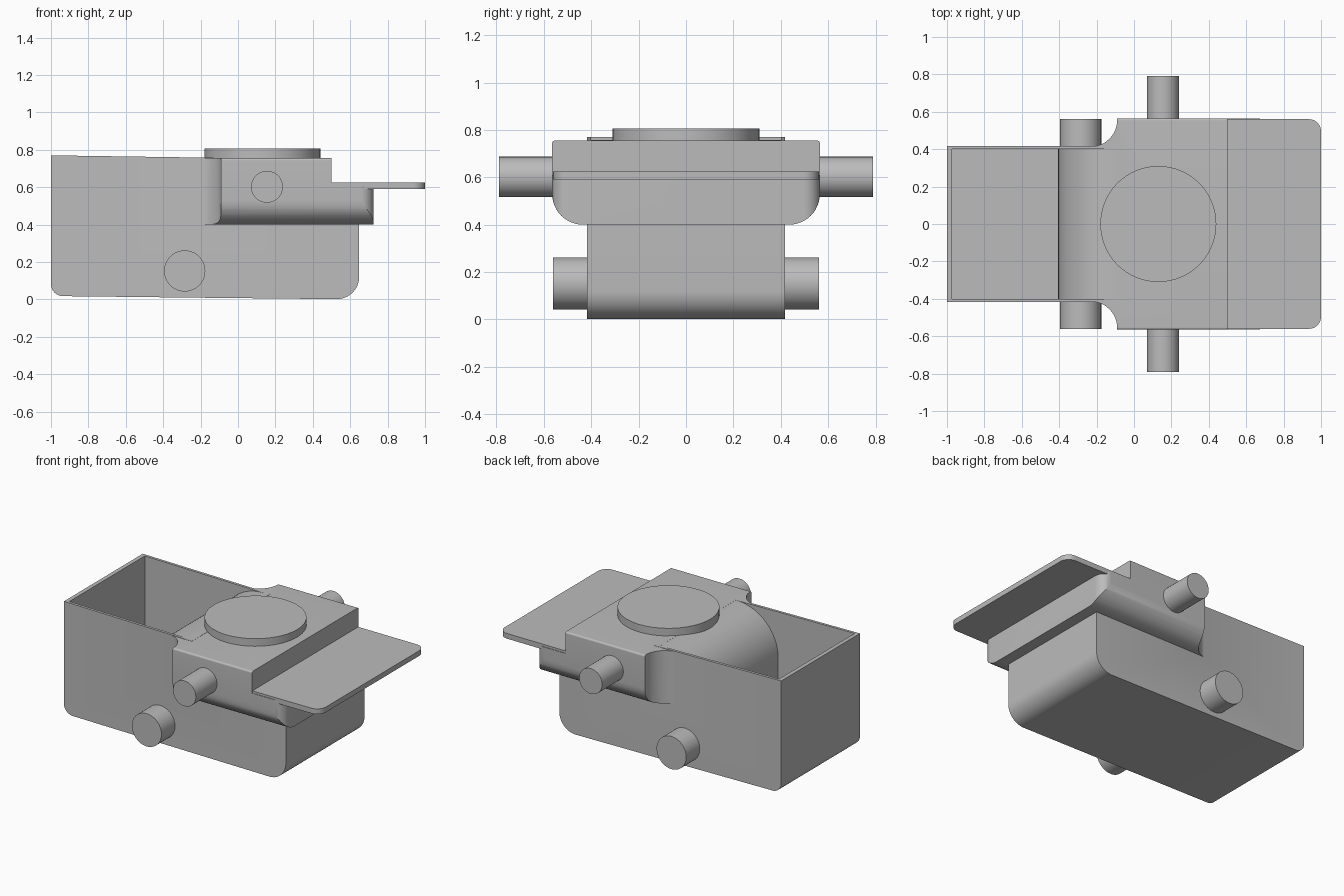
import bpy, bmesh, math
from mathutils import Vector

cube = bpy.data.objects.get("Cube")
if cube:
    bpy.data.objects.remove(cube, do_unlink=True)

grey = bpy.data.materials.new("light grey")
grey.use_nodes = True
grey.diffuse_color = (0.5, 0.5, 0.5, 1)
grey.node_tree.nodes["Principled BSDF"].inputs["Base Color"].default_value = (0.5, 0.5, 0.5, 1)


def rounded(corners, steps=12):
    """Outline from (u, v, radius) corners, each replaced by a tangent arc."""
    out = []
    for i, (u, v, r) in enumerate(corners):
        p = Vector((u, v))
        if not r:
            out.append(p)
            continue
        a = (Vector(corners[i - 1][:2]) - p).normalized()
        b = (Vector(corners[(i + 1) % len(corners)][:2]) - p).normalized()
        half = a.angle(b) / 2
        centre = p + (a + b).normalized() * r / math.sin(half)
        start = p + a * r / math.tan(half) - centre
        end = p + b * r / math.tan(half) - centre
        sweep = start.angle(end)
        for k in range(steps + 1):
            t = k / steps
            out.append(centre + (start * math.sin((1 - t) * sweep)
                                 + end * math.sin(t * sweep)) / math.sin(sweep))
    return out


def prism(name, outline, axis, lo, hi):
    """Extrude an outline along x, y or z."""
    place = {"x": lambda p, d: (d, p.x, p.y),
             "y": lambda p, d: (p.x, d, p.y),
             "z": lambda p, d: (p.x, p.y, d)}[axis]
    bm = bmesh.new()
    face = bm.faces.new([bm.verts.new(place(p, lo)) for p in outline])
    moved = bmesh.ops.extrude_face_region(bm, geom=[face])["geom"]
    shift = Vector(place(Vector((0, 0)), hi - lo))
    bmesh.ops.translate(bm, vec=shift, verts=[g for g in moved if isinstance(g, bmesh.types.BMVert)])
    bmesh.ops.recalc_face_normals(bm, faces=bm.faces)
    mesh = bpy.data.meshes.new(name)
    bm.to_mesh(mesh)
    bm.free()
    mesh.materials.append(grey)
    obj = bpy.data.objects.new(name, mesh)
    bpy.context.collection.objects.link(obj)
    return obj


def activate(obj):
    bpy.ops.object.select_all(action="DESELECT")
    obj.select_set(True)
    bpy.context.view_layer.objects.active = obj


def combine(obj, tool, operation):
    activate(obj)
    mod = obj.modifiers.new("combine", "BOOLEAN")
    mod.operation, mod.solver, mod.object = operation, "EXACT", tool
    bpy.ops.object.modifier_apply(modifier=mod.name)
    bpy.data.objects.remove(tool, do_unlink=True)


def disc(u, v, r, steps=64):
    return [Vector((u + r * math.cos(math.tau * k / steps), v + r * math.sin(math.tau * k / steps)))
            for k in range(steps)]


def mirrored(half):
    """Close a half outline by mirroring it in its second coordinate."""
    return half + [(u, -v, r) for u, v, r in reversed(half)]


# Lower tank with rounded bottom edges
housing = prism("housing", rounded([
    (-1, 0.77, 0), (-0.05, 0.756, 0), (-0.05, 0.6, 0), (0.648, 0.6, 0),
    (0.648, 0, 0.12), (-0.3, 0.01, 0), (-1, 0.018, 0.065)]), "y", -0.418, 0.418)

# Wide upper block, round underneath, flared out of the tank sides
block = prism("block", rounded([
    (-0.565, 0.755, 0.012), (-0.565, 0.4, 0.13), (0.565, 0.4, 0.13), (0.565, 0.755, 0.012)]),
    "x", -0.4, 0.9)
plan = prism("plan", rounded(mirrored([
    (-0.3, 0.415, 0), (-0.09, 0.415, 0.14), (-0.09, 0.565, 0),
    (0.725, 0.565, 0.07)])), "z", 0.3, 0.9)
combine(block, plan, "INTERSECT")
step = prism("step", rounded([(0.5, 0.61, 0), (1, 0.61, 0), (1, 1, 0), (0.5, 1, 0)]), "y", -1, 1)
combine(block, step, "DIFFERENCE")
combine(housing, block, "UNION")

# Open bin with a curved inner wall rising to the block
cavity = prism("cavity", rounded([
    (-0.972, 0.035, 0), (-0.405, 0.035, 0), (-0.405, 0.756, 0.305),
    (-0.09, 0.756, 0), (-0.09, 1, 0), (-0.972, 1, 0)], 24), "y", -0.4, 0.4)
combine(housing, cavity, "DIFFERENCE")

# Ledge plate, round lid and side pins
ledge = prism("ledge_plate", rounded(mirrored([
    (0.48, 0.562, 0), (1, 0.56, 0.065)])), "z", 0.59, 0.625)
lid = prism("round_lid", disc(0.13, 0, 0.31), "z", 0.72, 0.806)
upper_pin = prism("upper_pin", disc(0.155, 0.602, 0.085), "y", -0.79, 0.79)
lower_pin = prism("lower_pin", disc(-0.285, 0.152, 0.11), "y", -0.562, 0.562)

for obj in (housing, ledge, lid, upper_pin, lower_pin):
    activate(obj)
    bpy.ops.object.shade_smooth_by_angle(angle=math.radians(30))
